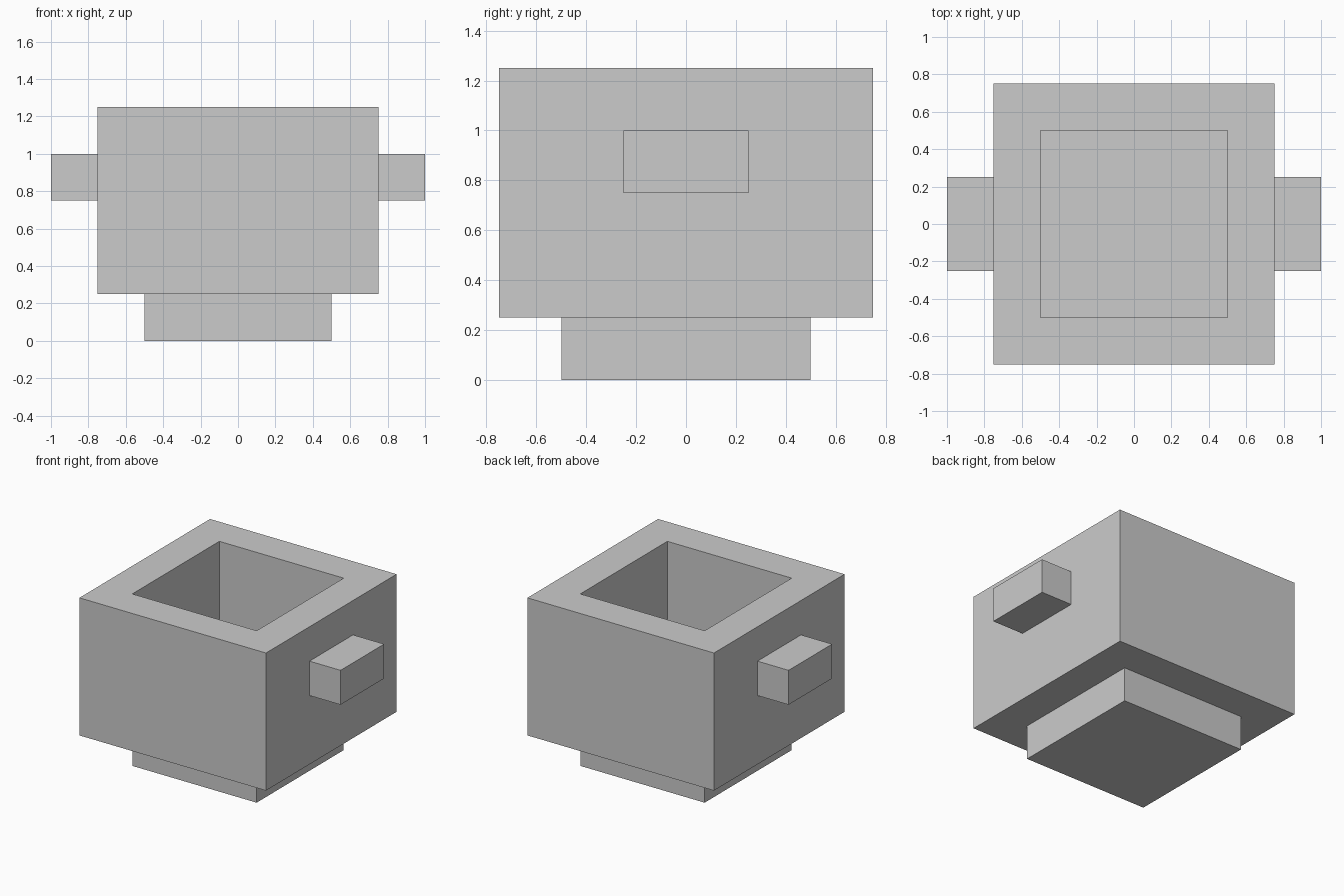
import bpy, bmesh

if "Cube" in bpy.data.objects:
    bpy.data.objects.remove(bpy.data.objects["Cube"])


def block(name, size, bottom_centre, cavity=None):
    """Box standing on bottom_centre; cavity = (rim width, depth) hollows the top."""
    bm = bmesh.new()
    bmesh.ops.create_cube(bm, size=1)
    bmesh.ops.translate(bm, verts=bm.verts, vec=(0, 0, 0.5))
    bmesh.ops.scale(bm, verts=bm.verts, vec=size)
    bmesh.ops.translate(bm, verts=bm.verts, vec=bottom_centre)
    if cavity:
        rim, depth = cavity
        bm.normal_update()
        top = max(bm.faces, key=lambda f: f.calc_center_median().z)
        bmesh.ops.inset_region(bm, faces=[top], thickness=rim, use_even_offset=True)
        floor = bmesh.ops.extrude_discrete_faces(bm, faces=[top])["faces"][0]
        bmesh.ops.translate(bm, verts=floor.verts, vec=(0, 0, -depth))
    bmesh.ops.recalc_face_normals(bm, faces=bm.faces)
    mesh = bpy.data.meshes.new(name)
    bm.to_mesh(mesh)
    bm.free()
    obj = bpy.data.objects.new(name, mesh)
    bpy.context.collection.objects.link(obj)
    return obj


# Foot under the pot
block("base", (1, 1, 0.25), (0, 0, 0))

# Hollow square pot, walls and floor equally thick
block("pot_body", (1.5, 1.5, 1), (0, 0, 0.25), cavity=(0.25, 0.75))

# Lug handles on both sides
for side, x in (("left", -0.875), ("right", 0.875)):
    block(f"{side}_handle", (0.25, 0.5, 0.25), (x, 0, 0.75))
